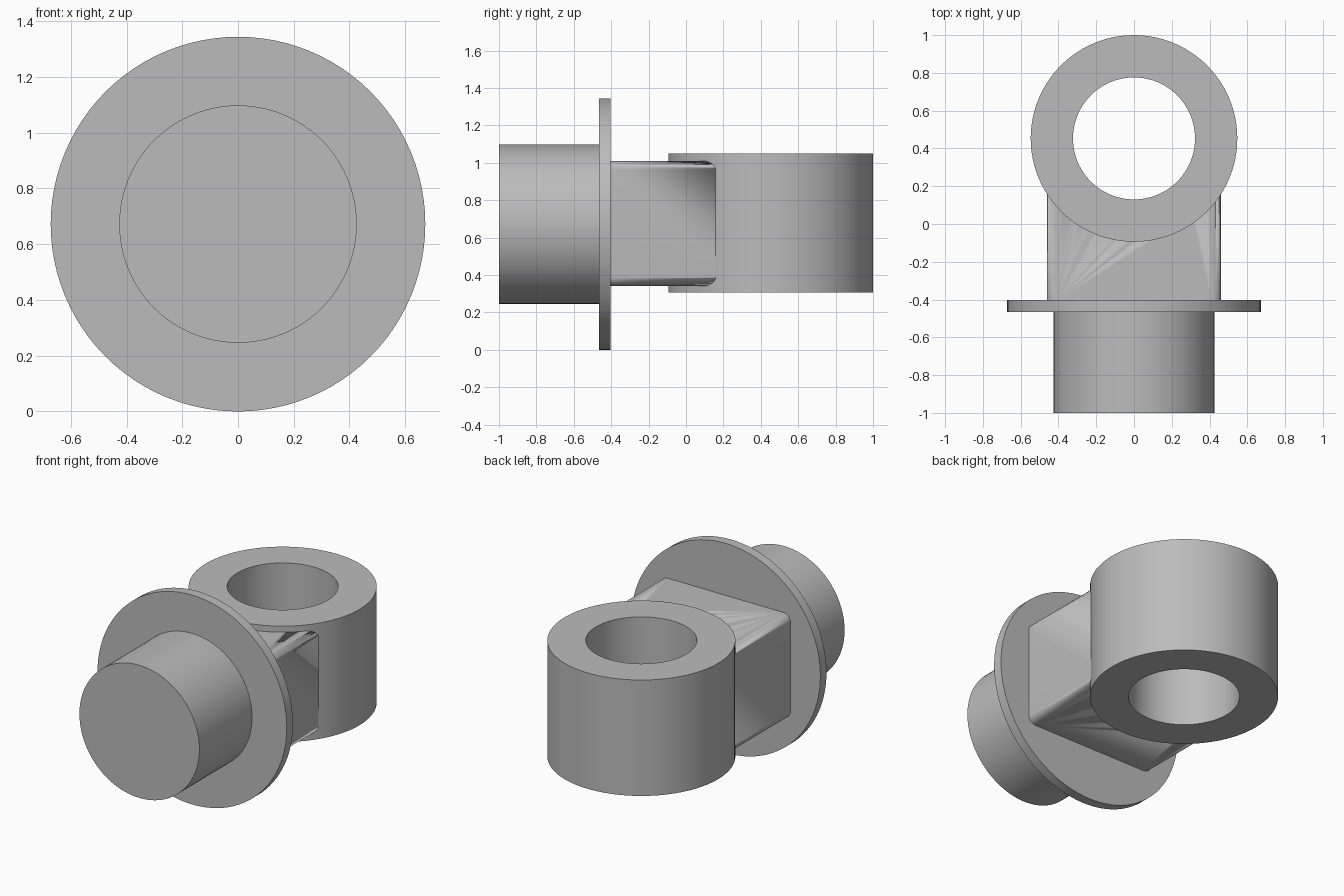
import bpy
import bmesh
import math
from mathutils import Matrix, Vector

old = bpy.data.objects.get("Cube")
if old:
    bpy.data.objects.remove(old, do_unlink=True)

AXIS_Z = 0.672      # height of the shaft axis
EYE_Y = 0.453       # centre of the eye ring
SEGMENTS = 96

steel = bpy.data.materials.new("plain_grey")
steel.use_nodes = True
GREY = (0.5, 0.5, 0.5, 1)
steel.diffuse_color = GREY
steel.node_tree.nodes["Principled BSDF"].inputs["Base Color"].default_value = GREY


def finish(name, bm):
    """Turn a bmesh into a smooth shaded object with sharp edges kept."""
    bmesh.ops.recalc_face_normals(bm, faces=bm.faces)
    mesh = bpy.data.meshes.new(name)
    bm.to_mesh(mesh)
    bm.free()
    mesh.materials.append(steel)
    obj = bpy.data.objects.new(name, mesh)
    bpy.context.collection.objects.link(obj)
    bpy.ops.object.select_all(action='DESELECT')
    obj.select_set(True)
    bpy.context.view_layer.objects.active = obj
    bpy.ops.object.shade_smooth_by_angle(angle=math.radians(30))
    return obj


def lathe(name, profile, centre, tilt=0.0, closed=False):
    """Spin a (radius, height) profile about z, then tilt about x and move."""
    bm = bmesh.new()
    verts = [bm.verts.new((r, 0, h)) for r, h in profile]
    edges = [bm.edges.new(pair) for pair in zip(verts, verts[1:])]
    if closed:
        edges.append(bm.edges.new((verts[-1], verts[0])))
    bmesh.ops.spin(bm, geom=verts + edges, axis=(0, 0, 1), cent=(0, 0, 0),
                   angle=math.tau, steps=SEGMENTS, use_duplicate=False)
    bmesh.ops.remove_doubles(bm, verts=bm.verts, dist=1e-4)
    if not closed:
        bmesh.ops.holes_fill(bm, edges=bm.edges)
    place = Matrix.Translation(Vector(centre)) @ Matrix.Rotation(tilt, 4, 'X')
    bm.transform(place)
    return finish(name, bm)


# Shaft and flange lie along y
def disc(name, radius, y0, y1):
    half = (y1 - y0) / 2
    return lathe(name, [(radius, -half), (radius, half)],
                 (0, (y0 + y1) / 2, AXIS_Z), math.pi / 2)


disc("shaft", 0.426, -1.0, -0.46)
disc("flange", 0.672, -0.465, -0.403)

# Eye ring with an upright through hole
ring = [(0.547, -0.372), (0.547, 0.372), (0.323, 0.372), (0.323, -0.372)]
lathe("eye_ring", ring, (0, EYE_Y, 0.677), closed=True)

# Neck block with its long edges rounded
bm = bmesh.new()
bmesh.ops.create_cube(bm, size=1)
bmesh.ops.scale(bm, vec=(0.922, 0.75, 0.67), verts=bm.verts)
bmesh.ops.translate(bm, vec=(0, -0.035, 0.675), verts=bm.verts)
long_edges = [e for e in bm.edges
              if abs(e.verts[0].co.y - e.verts[1].co.y) > 0.5]
bmesh.ops.bevel(bm, geom=long_edges, offset=0.05, segments=8, profile=0.5,
                affect='EDGES')
neck = finish("neck_block", bm)

# Cutter hollows the end of the neck inside the ring wall
cutter = lathe("neck_cutter", [(0.5, -0.6), (0.5, 0.6)], (0, EYE_Y, 0.677))
cutter.hide_render = True
cut = neck.modifiers.new("end_cut", 'BOOLEAN')
cut.operation = 'DIFFERENCE'
cut.solver = 'EXACT'
cut.object = cutter
bpy.context.view_layer.objects.active = neck
bpy.ops.object.modifier_apply(modifier=cut.name)
bpy.data.objects.remove(cutter, do_unlink=True)
